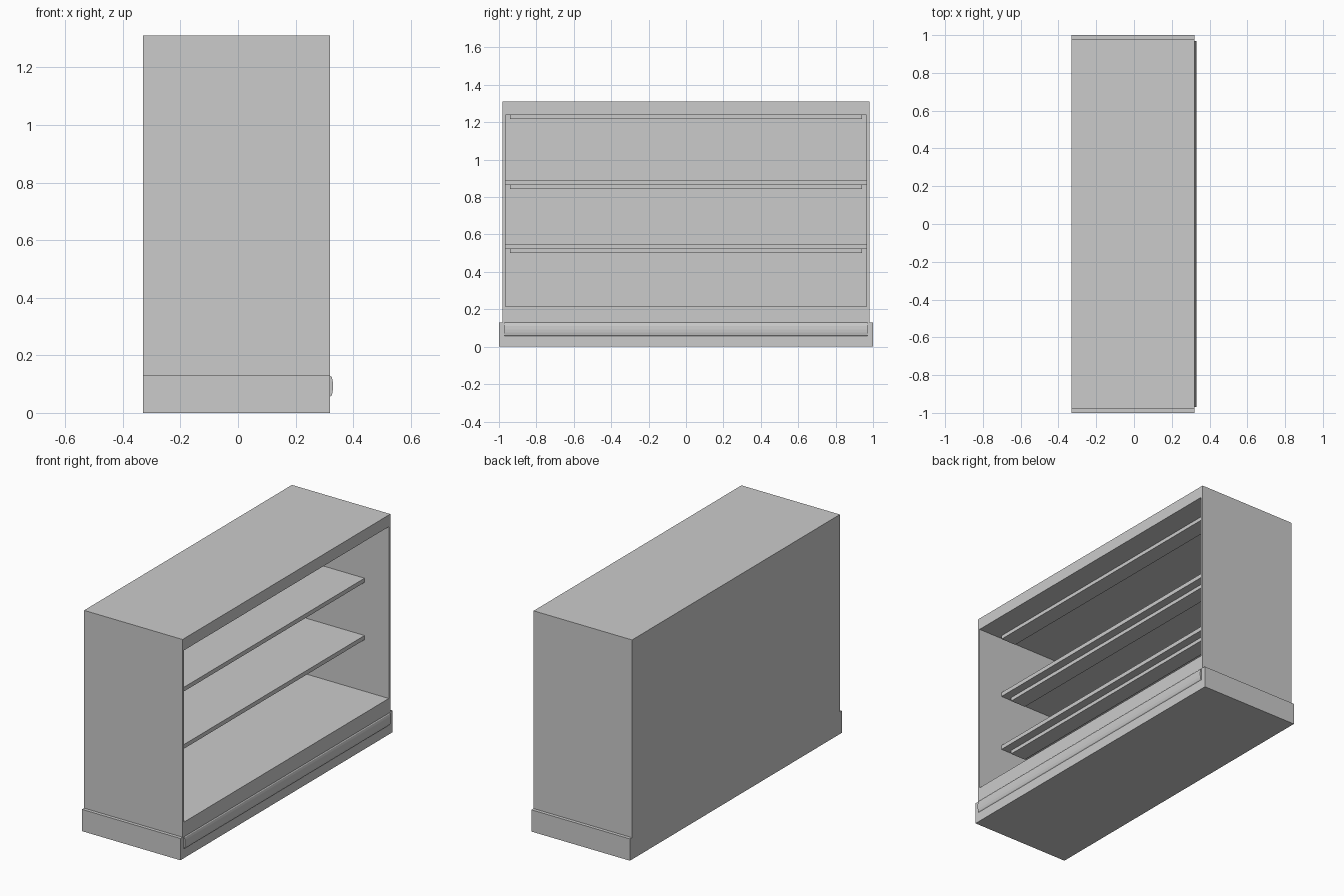
import bpy, bmesh, math

if "Cube" in bpy.data.objects:
    bpy.data.objects.remove(bpy.data.objects["Cube"])

XB, XF = -0.33, 0.32          # back and open display side
BASE_TOP, TOP = 0.13, 1.31
CAV_BACK = -0.27              # inner back wall
IN_Y = 0.965                  # half width of the opening


def finish(name, bm):
    bmesh.ops.recalc_face_normals(bm, faces=bm.faces)
    mesh = bpy.data.meshes.new(name)
    bm.to_mesh(mesh)
    bm.free()
    obj = bpy.data.objects.new(name, mesh)
    bpy.context.collection.objects.link(obj)
    return obj


def box(name, x0, x1, half_y, z0, z1):
    bm = bmesh.new()
    bmesh.ops.create_cube(bm, size=1)
    for v in bm.verts:
        v.co = (x1 if v.co.x > 0 else x0,
                half_y if v.co.y > 0 else -half_y,
                z1 if v.co.z > 0 else z0)
    return finish(name, bm)


def rect(bm, x, half_y, z0, z1):
    return [bm.verts.new((x, y, z)) for y, z in
            ((-half_y, z0), (half_y, z0), (half_y, z1), (-half_y, z1))]


# Cabinet shell: nested rectangles joined into one open-fronted body
bm = bmesh.new()
rings = [rect(bm, XB, 0.98, BASE_TOP, TOP), rect(bm, XF, 0.98, BASE_TOP, TOP),
         rect(bm, XF, IN_Y, 0.215, 1.24), rect(bm, CAV_BACK, IN_Y, 0.215, 1.24)]
for a, b in zip(rings, rings[1:]):
    for i in range(4):
        j = (i + 1) % 4
        bm.faces.new((a[i], a[j], b[j], b[i]))
bm.faces.new(rings[0])
bm.faces.new(rings[-1])
finish("cabinet_shell", bm)

# Plinth, slightly wider than the cabinet
box("plinth", XB, XF, 1.0, 0.0, BASE_TOP)

# Shelves with a light strip under each
for n, (z0, z1) in enumerate(((0.523, 0.548), (0.865, 0.89)), 1):
    box(f"shelf_{n}", CAV_BACK, 0.16, IN_Y, z0, z1)
    box(f"shelf_light_{n}", 0.01, 0.11, 0.94, z0 - 0.022, z0)

# Light strip under the ceiling
box("ceiling_light", 0.08, 0.18, 0.94, 1.218, 1.24)

# Rounded bumper rail along the plinth front
bm = bmesh.new()
sides = 12
ends = [[bm.verts.new((0.322 + 0.008 * math.cos(2 * math.pi * i / sides), y,
                       0.093 + 0.036 * math.sin(2 * math.pi * i / sides)))
         for i in range(sides)] for y in (-0.97, 0.97)]
for i in range(sides):
    j = (i + 1) % sides
    bm.faces.new((ends[0][i], ends[0][j], ends[1][j], ends[1][i]))
for e in ends:
    bm.faces.new(e)
finish("bumper_rail", bm)
